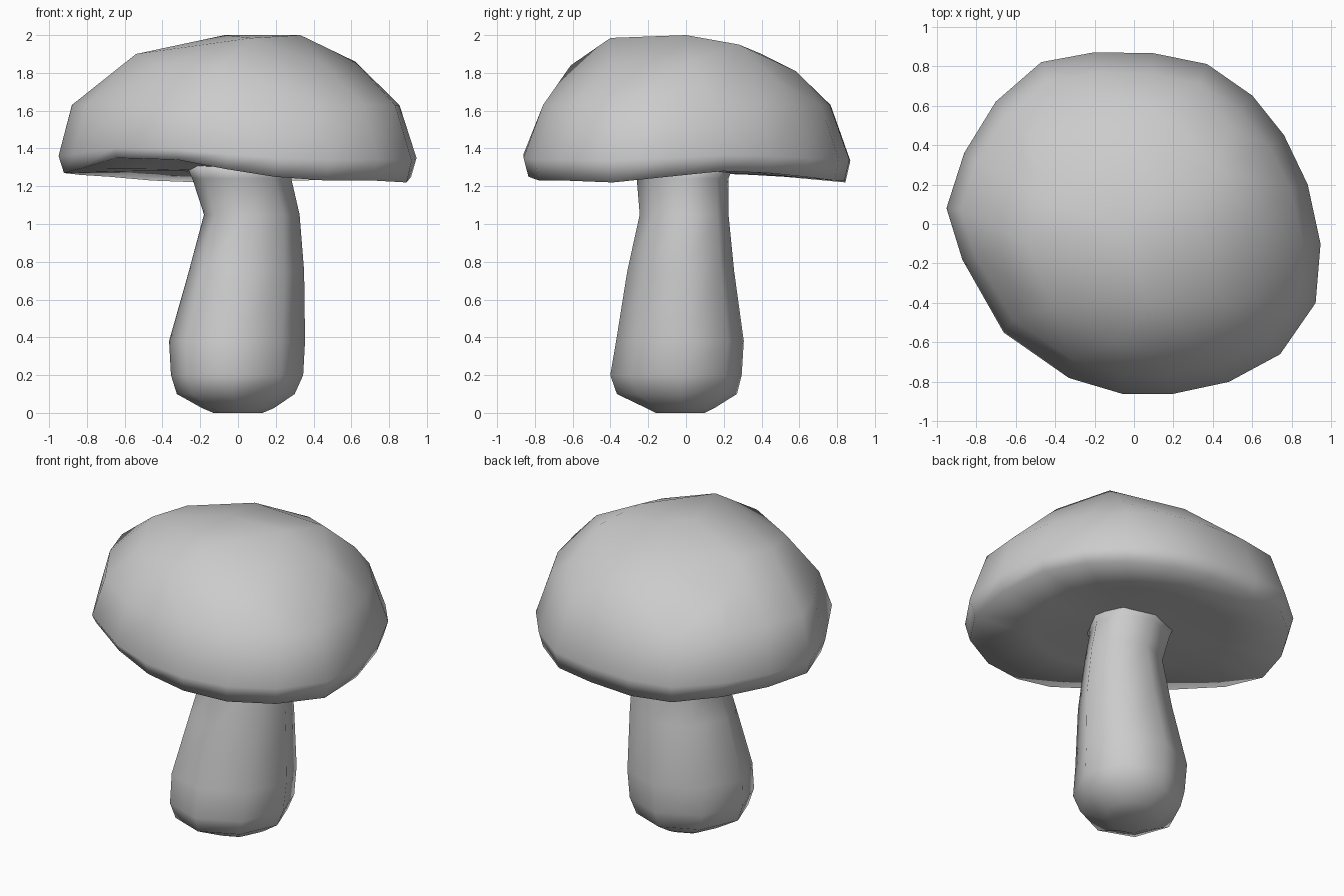
import bpy, bmesh, math

default = bpy.data.objects.get("Cube")
if default:
    bpy.data.objects.remove(default, do_unlink=True)

# One flat grey for the whole mushroom
grey = bpy.data.materials.new("plain_grey")
grey.use_nodes = True
colour = (0.6, 0.6, 0.6, 1)
grey.diffuse_color = colour
grey.node_tree.nodes["Principled BSDF"].inputs["Base Color"].default_value = colour


def loft(name, rings, crown=()):
    """Skin a smooth body over rings; crown points above cap it as a hull."""
    bm = bmesh.new()
    loops = [[bm.verts.new(point) for point in ring] for ring in rings]
    count = len(loops[0])
    bm.faces.new(reversed(loops[0]))
    for low, high in zip(loops, loops[1:]):
        for i in range(count):
            j = (i + 1) % count
            bm.faces.new((low[i], low[j], high[j], high[i]))
    if crown:
        peaks = [bm.verts.new(point) for point in crown]
        walls = set(bm.faces)
        bmesh.ops.convex_hull(bm, input=loops[-1] + peaks, use_existing_faces=False)
        # Open the flat floor of the hull so that it joins the wall below
        top_loop = set(loops[-1])
        floor = [f for f in bm.faces if f not in walls and top_loop.issuperset(f.verts)]
        bmesh.ops.delete(bm, geom=floor, context="FACES")
    else:
        bm.faces.new(loops[-1])
    bmesh.ops.recalc_face_normals(bm, faces=bm.faces[:])
    for face in bm.faces:
        face.smooth = True
    mesh = bpy.data.meshes.new(name)
    bm.to_mesh(mesh)
    bm.free()
    mesh.materials.append(grey)
    obj = bpy.data.objects.new(name, mesh)
    bpy.context.collection.objects.link(obj)


# Uneven outline of the cap rim: x, y and the height of its lower edge
RIM = [
    (.945, -.1, 1.25), (.88, .2, 1.28), (.76, .45, 1.27), (.6, .65, 1.25),
    (.37, .81, 1.23), (.1, .865, 1.23), (-.2, .87, 1.22), (-.47, .82, 1.23),
    (-.7, .62, 1.25), (-.86, .36, 1.26), (-.95, .08, 1.27), (-.87, -.18, 1.29),
    (-.66, -.55, 1.35), (-.33, -.78, 1.34), (-.06, -.86, 1.29), (.2, -.86, 1.25),
    (.48, -.8, 1.23), (.74, -.66, 1.23), (.92, -.4, 1.22),
]


def cap_ring(z, size, wave):
    """Scaled rim outline; wave is how much it follows the rim's rise and fall."""
    return [(x * size, y * size, z + wave * (edge - 1.27)) for x, y, edge in RIM]


# Cap: underside, wavy lip, sloping wall, then an irregular faceted crown
crown = [
    (-.07, 0, 2), (.33, 0, 2), (.07, -.4, 1.985), (.42, .28, 1.95),
    (-.45, .12, 1.91), (-.54, -.1, 1.9), (-.16, .4, 1.9), (.1, .58, 1.81),
    (.62, .03, 1.86), (-.08, -.61, 1.84), (.45, -.4, 1.85), (-.42, -.42, 1.84),
    (-.52, .4, 1.76), (.5, .48, 1.76),
]
loft("mushroom_cap", [
    cap_ring(1.28, .3, .3),
    cap_ring(1.28, .6, .6),
    cap_ring(1.27, .97, 1),
    cap_ring(1.36, 1, .5),
    [(x * .915 - .01, y * .88, 1.63) for x, y, edge in RIM],
], crown)


# Stem: eight-sided, slightly skewed, bulging at the foot and leaning a little
def stem_ring(z, rx, ry, cx, cy, sides=8, skew=.06):
    ring = []
    for i in range(sides):
        c, s = math.cos(math.tau * i / sides), math.sin(math.tau * i / sides)
        ring.append((cx + rx * (c + skew * s), cy + ry * (s + skew * c), z))
    return ring


loft("mushroom_stem", [
    stem_ring(0, .13, .13, 0, -.03),
    stem_ring(.025, .19, .18, 0, -.03),
    stem_ring(.1, .312, .318, -.012, -.048),
    stem_ring(.2, .35, .348, -.005, -.053),
    stem_ring(.38, .36, .338, -.005, -.032),
    stem_ring(.75, .305, .283, .045, -.028),
    stem_ring(1.05, .253, .235, .073, -.01),
    stem_ring(1.24, .262, .243, .02, -.018),
    stem_ring(1.31, .29, .27, .015, -.018),
])
